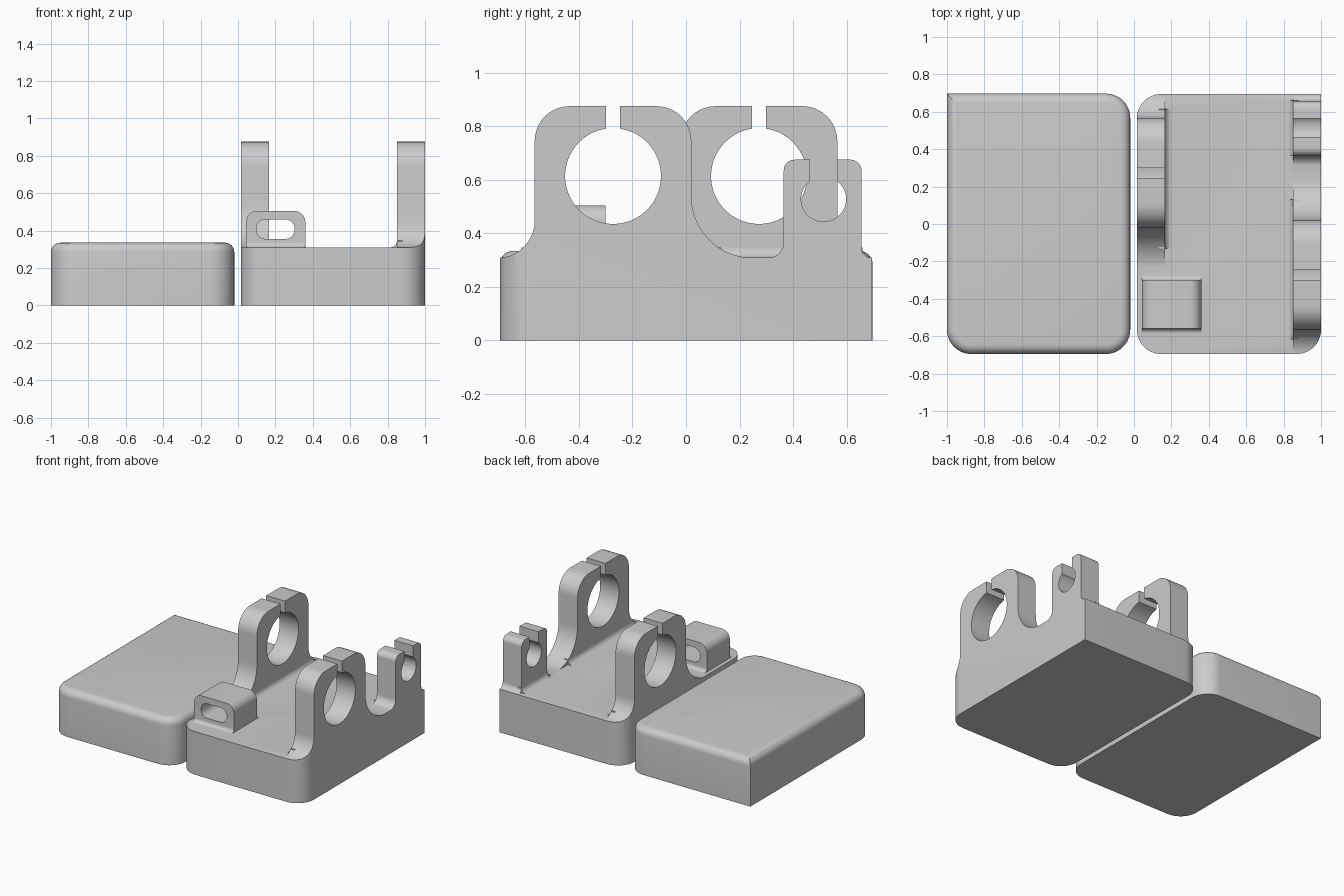
import bpy, bmesh, math
from mathutils import Vector

if "Cube" in bpy.data.objects:
    bpy.data.objects.remove(bpy.data.objects["Cube"])

grey = bpy.data.materials.new("plain grey")
grey.diffuse_color = (0.6, 0.6, 0.6, 1)
grey.use_nodes = True
grey.node_tree.nodes["Principled BSDF"].inputs["Base Color"].default_value = grey.diffuse_color


def outline(points, steps=10):
    """Closed outline; a third number rounds that right-angled corner."""
    out, n = [], len(points)
    for i, p in enumerate(points):
        c, r = Vector(p[:2]), (p[2] if len(p) > 2 else 0)
        if not r:
            out.append(c)
            continue
        u = (Vector(points[i - 1][:2]) - c).normalized() * r
        v = (Vector(points[(i + 1) % n][:2]) - c).normalized() * r
        for k in range(steps + 1):
            t = math.pi / 2 * k / steps
            out.append(c + u + v - v * math.cos(t) - u * math.sin(t))
    return out


def slotted_hole(cy, cz, r, half, top, steps=48):
    """Open slot running down into a round hole."""
    a = math.asin(half / r)
    start, sweep = math.pi / 2 + a, 2 * math.pi - 2 * a
    arc = [(cy + r * math.cos(start + sweep * k / steps),
            cz + r * math.sin(start + sweep * k / steps)) for k in range(steps + 1)]
    return [(cy - half, top)] + arc + [(cy + half, top)]


def extrude(name, points, axis, lo, hi, top_bevel=0):
    place = {"x": lambda p: (lo, p.x, p.y), "y": lambda p: (p.x, lo, p.y),
             "z": lambda p: (p.x, p.y, lo)}[axis]
    bm = bmesh.new()
    face = bm.faces.new([bm.verts.new(place(p)) for p in outline(points)])
    new = bmesh.ops.extrude_face_region(bm, geom=[face])["geom"]
    shift = Vector([(hi - lo) * (axis == a) for a in "xyz"])
    bmesh.ops.translate(bm, vec=shift, verts=[g for g in new if isinstance(g, bmesh.types.BMVert)])
    bmesh.ops.remove_doubles(bm, verts=bm.verts, dist=1e-5)
    bmesh.ops.recalc_face_normals(bm, faces=bm.faces)
    if top_bevel:
        rim = [e for e in bm.edges if all(abs(v.co.z - hi) < 1e-5 for v in e.verts)]
        bmesh.ops.bevel(bm, geom=rim, offset=top_bevel, segments=6, profile=0.5, affect="EDGES")
    me = bpy.data.meshes.new(name)
    bm.to_mesh(me)
    bm.free()
    me.materials.append(grey)
    ob = bpy.data.objects.new(name, me)
    bpy.context.collection.objects.link(ob)
    return ob


def activate(ob):
    bpy.ops.object.select_all(action="DESELECT")
    ob.select_set(True)
    bpy.context.view_layer.objects.active = ob


def combine(ob, other, operation):
    activate(ob)
    mod = ob.modifiers.new("combine", "BOOLEAN")
    mod.object, mod.operation, mod.solver = other, operation, "EXACT"
    bpy.ops.object.modifier_apply(modifier=mod.name)
    bpy.data.objects.remove(other)


def cove(wall, away, r=0.037, floor=0.31):
    """Small concave fillet where a wall meets the floor."""
    return [(wall - away * 0.03, 0.25), (wall - away * 0.03, floor + r), (wall, floor + r),
            (wall, floor, r), (wall + away * r, floor), (wall + away * r, 0.25)]


# Lid: three rounded corners, one square, softened top rim
lid = extrude("lid", [(-1, -0.695, 0.13), (-0.02, -0.695, 0.13), (-0.02, 0.697, 0.13), (-1, 0.697)],
              "z", 0, 0.335, top_bevel=0.05)

# Tray floor, oversized and trimmed to its footprint at the end
tray = extrude("tray", [(-0.1, -0.8), (1.1, -0.8), (1.1, 0.8), (-0.1, 0.8)], "z", -0.1, 0.31)

# Side walls: a slotted ring holder each, with a small hook on the right wall
LOW = 0.308
ring = [(-0.85, 0.2), (-0.85, LOW), (-0.565, LOW, 0.14), (-0.565, 0.875, 0.13),
        *slotted_hole(-0.2725, 0.614, 0.179, 0.0265, 0.875),
        (0.02, 0.875, 0.13), (0.02, LOW, 0.23)]
hook = [(0.365, LOW, 0.06), (0.365, 0.675, 0.04),
        *slotted_hole(0.514, 0.528, 0.084, 0.05, 0.675),
        (0.655, 0.675, 0.04), (0.655, LOW, 0.04)]
end = [(0.85, LOW), (0.85, 0.2)]
right_wall = extrude("right_wall", ring + hook + end, "x", 0.85, 1.1)
left_wall = extrude("left_wall", [(-p[0], *p[1:]) for p in ring + end], "x", -0.1, 0.165)

# Strap loop with a stadium-shaped opening
loop = extrude("loop", [(0.043, 0.2), (0.043, 0.505, 0.06), (0.36, 0.505, 0.06), (0.36, 0.2)],
               "y", -0.56, -0.30)
opening = extrude("opening", [(0.098, 0.355, 0.05), (0.303, 0.355, 0.05),
                              (0.303, 0.46, 0.05), (0.098, 0.46, 0.05)], "y", -0.8, 0)

# Coves at the wall and loop bases
coves = [extrude("ring_cove", cove(0.85, -1), "y", -0.615, 0.13),
         extrude("hook_cove", cove(0.85, -1), "y", 0.367, 0.66),
         extrude("left_cove", cove(0.165, 1), "y", -0.13, 0.615),
         extrude("loop_front_cove", cove(-0.56, -1, 0.025), "x", 0.0435, 0.3595),
         extrude("loop_back_cove", cove(-0.30, 1, 0.025), "x", 0.0435, 0.3595)]

combine(loop, opening, "DIFFERENCE")
for part in [right_wall, left_wall, loop] + coves:
    combine(tray, part, "UNION")

# Trim to the footprint: three rounded corners, back right square
footprint = extrude("footprint", [(0.015, -0.695, 0.13), (1, -0.695, 0.13), (1, 0.695),
                                  (0.015, 0.695, 0.13)], "z", 0, 1.2)
combine(tray, footprint, "INTERSECT")

for ob in (lid, tray):
    activate(ob)
    bpy.ops.object.shade_smooth_by_angle(angle=math.radians(30))
